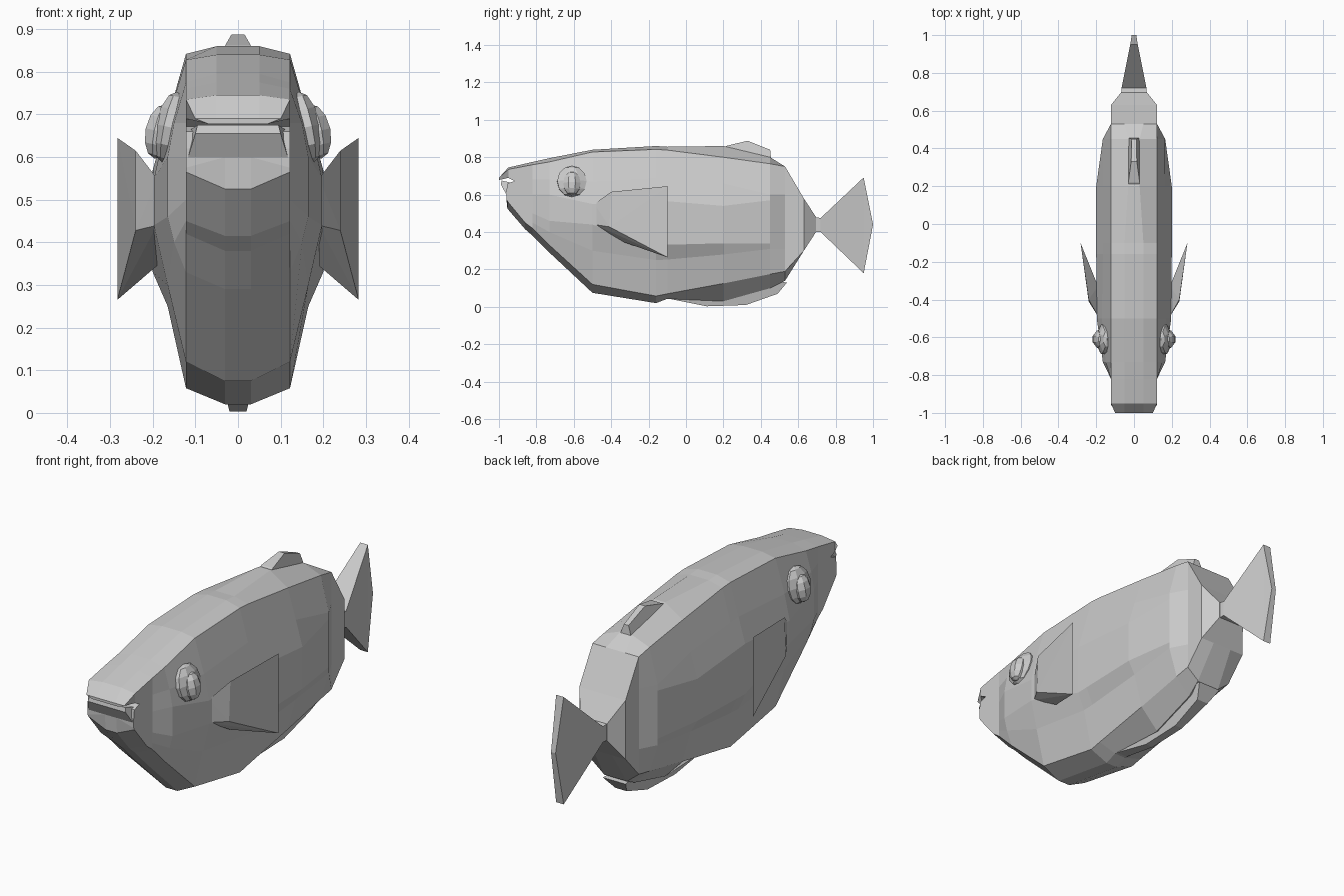
import bpy, bmesh, math
from mathutils import Matrix

if "Cube" in bpy.data.objects:
    bpy.data.objects.remove(bpy.data.objects["Cube"])


def finish(name, bm):
    bmesh.ops.recalc_face_normals(bm, faces=bm.faces[:])
    me = bpy.data.meshes.new(name)
    bm.to_mesh(me)
    bm.free()
    ob = bpy.data.objects.new(name, me)
    bpy.context.collection.objects.link(ob)
    return ob


def loft(name, rings):
    bm = bmesh.new()
    loops = [[bm.verts.new(p) for p in r] for r in rings]
    n = len(loops[0])
    for a, b in zip(loops, loops[1:]):
        for i in range(n):
            j = (i + 1) % n
            bm.faces.new((a[i], a[j], b[j], b[i]))
    bm.faces.new(loops[0])
    bm.faces.new(loops[-1])
    return finish(name, bm)


def slab(name, profile):
    """Closed side profile of (y, z, half width), mirrored across x = 0."""
    return loft(name, [[(s * w, y, z) for y, z, w in profile] for s in (-1, 1)])


def section(y, top, sides, bottom):
    """Ring from the right half: (x, z) pairs, mirrored to the left."""
    half = [top] + sides + [bottom]
    return [(x, y, z) for x, z in half] + [(-x, y, z) for x, z in reversed(half)]


# body: flat back, bulging flanks, raised ridge and keel towards the rear
C, M = .122, .165
body = [
    (-.82, (.05, .775), [(C, .76), (C, .68), (C, .60), (C, .50), (C, .45), (C, .42)], (.03, .38)),
    (-.73, (.05, .795), [(C, .775), (.15, .68), (M, .60), (M, .46), (.15, .40), (C, .33)], (.03, .29)),
    (-.50, (.05, .84), [(C, .828), (.17, .67), (.197, .55), (.197, .44), (M, .30), (C, .12)], (.03, .075)),
    (-.16, (.05, .86), [(C, .842), (M, .69), (.2, .57), (.2, .33), (M, .25), (C, .058)], (.03, .02)),
    (-.10, (.05, .856), [(C, .838), (M, .685), (.2, .565), (.2, .332), (M, .253), (C, .07)], (.03, .043)),
    (.20, (.03, .86), [(C, .80), (M, .66), (.2, .54), (.2, .34), (M, .28), (C, .125)], (.03, .03)),
    (.45, (.03, .80), [(C, .765), (M, .60), (M, .57), (M, .34), (M, .31), (C, .175)], (.045, .10)),
    (.53, (.05, .75), [(C, .75), (C, .60), (C, .57), (C, .34), (C, .31), (C, .19)], (.06, .14)),
    (.63, (.05, .58), [(C, .58), (C, .53), (C, .48), (C, .40), (C, .35), (C, .30)], (.05, .30)),
    (.695, (.03, .48), [(.07, .48), (.07, .465), (.07, .45), (.07, .43), (.07, .415), (.07, .40)], (.03, .40)),
]
loft("body", [section(*s) for s in body])

# snout: upper lip and lower jaw with bevelled fronts
loft("upper_lip", [
    section(-.82, (.05, .775), [(C, .76)], (C, .62)),
    section(-.95, (.05, .745), [(C, .735)], (C, .69)),
    section(-1.0, (.05, .69), [(.10, .69)], (.07, .678)),
])
loft("lower_jaw", [
    section(-.82, (C, .69), [(C, .42)], (.03, .38)),
    section(-.86, (C, .69), [(C, .45)], (.03, .415)),
    section(-.955, (C, .66), [(C, .565)], (.03, .525)),
    section(-.96, (C, .62), [(C, .575)], (.03, .60)),
])
slab("lower_lip", [(-.94, .665, .11), (-.985, .675, .095), (-.99, .655, .10), (-.955, .59, .12), (-.93, .60, .12)])

# tail fin
loft("tail_fin", [
    [(s * w, y, z) for s, z in ((-1, a), (1, a), (1, b), (-1, b))]
    for y, w, a, b in ((.69, .068, .40, .48), (.72, .066, .40, .475), (.95, .02, .18, .692))
] )
slab("tail_tip", [(.95, .18, .02), (1.0, .44, .012), (.95, .692, .02)])

# dorsal and belly fins
slab("dorsal_fin", [(.20, .85, .03), (.22, .862, .03), (.33, .888, .015), (.45, .84, .012), (.455, .79, .03)])
slab("belly_fin", [(-.10, .045, .03), (.11, .003, .02), (.32, .01, .02), (.49, .07, .03), (.54, .13, .06), (.45, .14, .05)])

# side fins: wedge hulls flaring backwards
fin = [(.19, -.49, .55), (.24, -.40, .615), (.283, -.10, .645), (.283, -.10, .265),
       (.24, -.41, .428), (.19, -.49, .44), (.19, -.33, .55), (.19, -.33, .345)]
for side, s in (("left", -1), ("right", 1)):
    bm = bmesh.new()
    for x, y, z in fin:
        bm.verts.new((s * x, y, z))
    bmesh.ops.convex_hull(bm, input=bm.verts[:])
    finish(side + "_side_fin", bm)

    # eyes: flattened socket with a smaller bulging eyeball
    for part, x, r in (("eye_socket", .16, (.037, .085, .085)), ("eyeball", .182, (.038, .05, .065))):
        bm = bmesh.new()
        m = (Matrix.Translation((s * x, -.61, .67 if part == "eye_socket" else .66))
             @ Matrix.Rotation(s * math.radians(-12), 4, 'Y') @ Matrix.Diagonal((*r, 1)))
        bmesh.ops.create_uvsphere(bm, u_segments=8, v_segments=6, radius=1, matrix=m @ Matrix.Rotation(math.pi / 8, 4, 'Z'))
        finish(side + "_" + part, bm)
